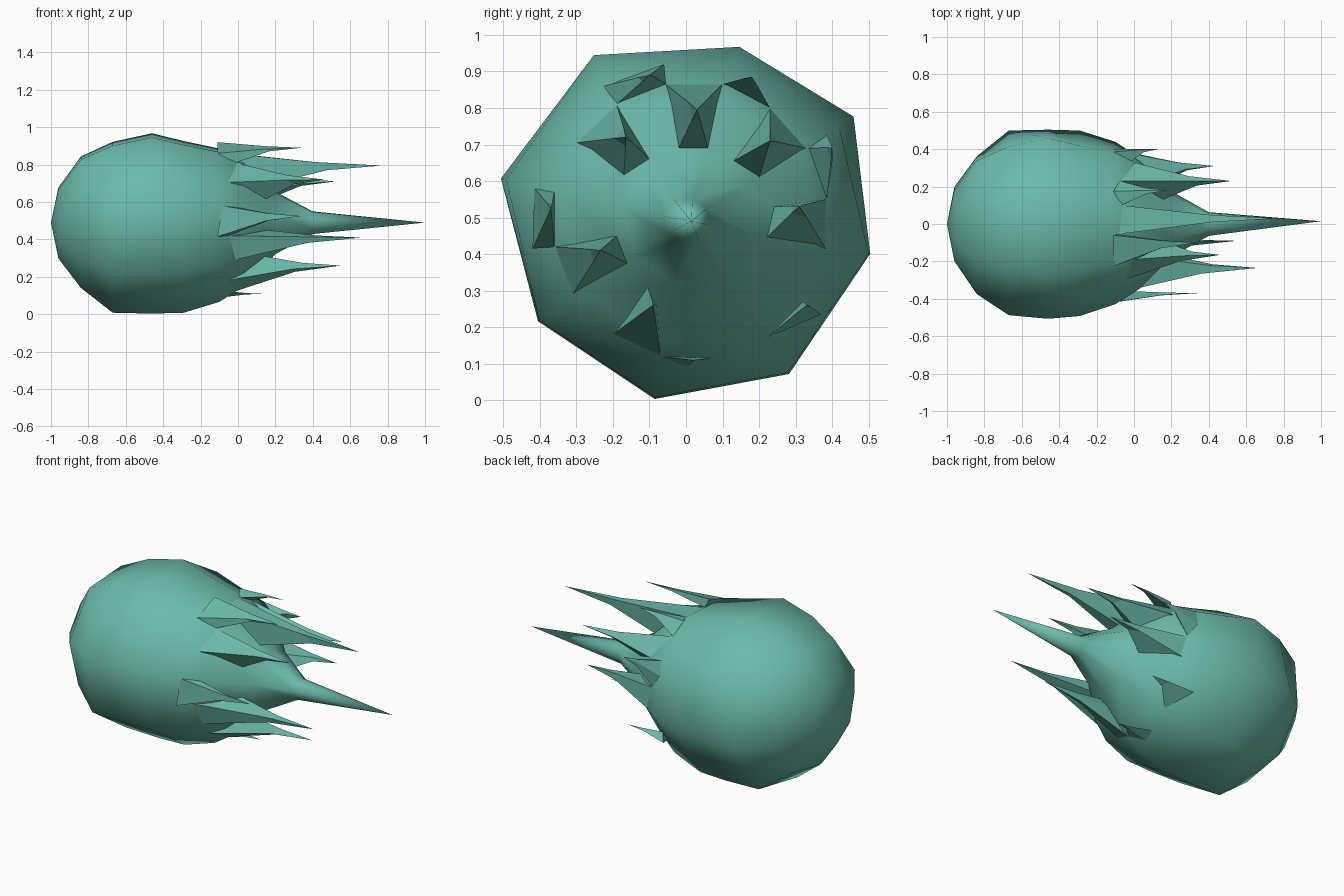
import bpy, bmesh, math
from mathutils import Vector
from mathutils.bvhtree import BVHTree

if "Cube" in bpy.data.objects:
    bpy.data.objects.remove(bpy.data.objects["Cube"])

CZ = 0.49
# (x, radius, extra scale for the upper half, extra scale for the lower half)
PROFILE = [(-0.96, .205, 1, 1), (-.84, .385, 1, .97), (-.67, .50, .94, 1.03), (-.46, .52, 1, 1),
           (-.29, .505, .94, 1.02), (-.1, .44, .98, 1.03), (.03, .355, 1, 1.03),
           (.2, .18, 1, 1), (.4, .065, 1, 1)]
# slightly uneven eight-sided section: (angle, radius factor)
SECTION = [(32, 1.04), (73, .96), (119, 1.0), (167, 1.0), (214, .94), (260, .95), (304, .97), (350, .985)]

mat = bpy.data.materials.new("teal")
mat.diffuse_color = (0.15, 0.49, 0.41, 1)
mat.use_nodes = True
mat.node_tree.nodes["Principled BSDF"].inputs["Base Color"].default_value = mat.diffuse_color


def make_object(name, bm):
    bmesh.ops.recalc_face_normals(bm, faces=bm.faces)
    me = bpy.data.meshes.new(name)
    bm.to_mesh(me)
    bm.free()
    me.materials.append(mat)
    ob = bpy.data.objects.new(name, me)
    bpy.context.collection.objects.link(ob)
    return ob


# Body: eight-sided teardrop around the x axis, smooth shaded
bm = bmesh.new()
N = len(SECTION)
rings = []
for x, r, top, low in PROFILE:
    ring = []
    for deg, f in SECTION:
        a = math.radians(deg)
        q = r * f * (top if deg < 150 else low if deg > 200 else 1)
        ring.append(bm.verts.new((x, q * math.cos(a), CZ + q * math.sin(a))))
    rings.append(ring)
back, nose = bm.verts.new((-1, 0, CZ)), bm.verts.new((1, .015, CZ))
for i in range(N):
    j = (i + 1) % N
    bm.faces.new((back, rings[0][i], rings[0][j]))
    bm.faces.new((nose, rings[-1][i], rings[-1][j]))
    for a, b in zip(rings, rings[1:]):
        bm.faces.new((a[i], b[i], b[j], a[j]))
for f in bm.faces:
    f.smooth = True
bm.normal_update()
tree = BVHTree.FromBMesh(bm)
make_object("body", bm)


def on_surface(y, z):
    """point just under the spiked side of the body at (y, z)"""
    hit = tree.ray_cast(Vector((2, y, z)), Vector((-1, 0, 0)))[0]
    return Vector((max((hit.x if hit else -.2) - .005, -.11), y, z))


# Spikes: tip (x, y, z), then base corners (y, z)
SPIKES = [
    ((.34, -.10, .89), [(-.225, .86), (-.06, .92), (-.055, .865), (-.19, .81)]),
    ((.46, -.165, .72), [(-.30, .705), (-.19, .81), (-.10, .66), (-.17, .615)]),
    ((.77, .03, .795), [(-.055, .865), (.10, .865), (.06, .69), (-.02, .69)]),
    ((.18, .18, .885), [(.10, .865), (.175, .88), (.23, .80)]),
    ((.52, .23, .71), [(.13, .655), (.23, .80), (.33, .69), (.20, .61)]),
    ((.13, .40, .69), [(.335, .69), (.385, .725), (.40, .64), (.385, .55)]),
    ((.43, .31, .53), [(.24, .53), (.385, .55), (.385, .41), (.22, .445)]),
    ((.15, .33, .26), [(.22, .17), (.32, .27), (.37, .235)]),
    ((.13, .02, .11), [(-.07, .12), (.075, .115), (0, .09)]),
    ((.55, -.09, .26), [(-.20, .18), (-.105, .31), (-.08, .26), (-.07, .12)]),
    ((.66, -.235, .41), [(-.31, .29), (-.36, .42), (-.19, .45), (-.16, .375)]),
    ((.34, -.37, .525), [(-.42, .415), (-.415, .58), (-.36, .57), (-.36, .42)]),
]
for n, (tip, base) in enumerate(SPIKES, 1):
    bm = bmesh.new()
    tip = Vector(tip)
    pts = [on_surface(y, z) for y, z in base]
    c = sum(pts, Vector()) / len(pts)
    mid = c.lerp(tip, .55)
    mid.y, mid.z = c.lerp(tip, .8).yz
    low = [bm.verts.new(p) for p in pts]
    high = [bm.verts.new(mid + (p - c) * .25) for p in pts]
    end = bm.verts.new(tip)
    k = len(pts)
    for i in range(k):
        j = (i + 1) % k
        bm.faces.new((low[i], low[j], high[j], high[i]))
        bm.faces.new((high[i], high[j], end))
    bm.faces.new(low)
    make_object(f"spike_{n}", bm)
